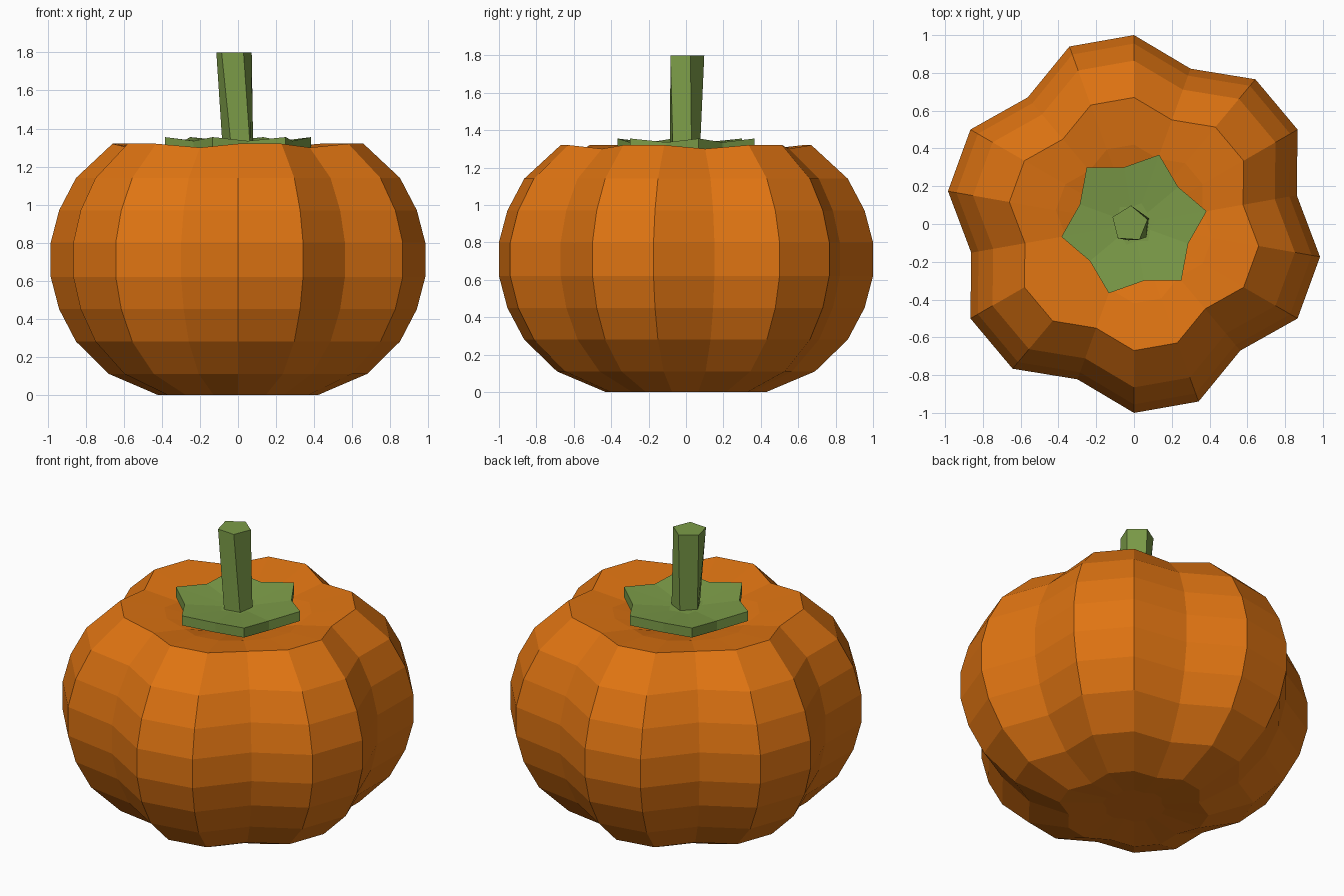
import bpy
from math import sin, cos, radians

if "Cube" in bpy.data.objects:
    bpy.data.objects.remove(bpy.data.objects["Cube"])


def material(name, rgb):
    m = bpy.data.materials.new(name)
    m.diffuse_color = (*rgb, 1)
    m.use_nodes = True
    m.node_tree.nodes["Principled BSDF"].inputs["Base Color"].default_value = m.diffuse_color
    return m


orange = material("pumpkin orange", (0.74, 0.175, 0.006))
green = material("stem green", (0.2, 0.33, 0.065))


def loft(name, rings, mat):
    """Skin a stack of equal-length point rings and close both ends with fans."""
    n = len(rings[0])
    verts = [p for r in rings for p in r]
    faces = []
    for k in range(len(rings) - 1):
        for i in range(n):
            j = (i + 1) % n
            faces.append((k * n + i, k * n + j, (k + 1) * n + j, (k + 1) * n + i))
    for k, flip in ((0, True), (len(rings) - 1, False)):
        c = len(verts)
        ring = rings[k]
        verts.append((sum(p[0] for p in ring) / n, sum(p[1] for p in ring) / n,
                      min(p[2] for p in ring) if not flip else ring[0][2]))
        for i in range(n):
            a, b = k * n + i, k * n + (i + 1) % n
            faces.append((b, a, c) if flip else (a, b, c))
    me = bpy.data.meshes.new(name)
    me.from_pydata(verts, [], faces)
    me.materials.append(mat)
    ob = bpy.data.objects.new(name, me)
    bpy.context.collection.objects.link(ob)
    return ob


def polar(r, deg, z, cx=0, cy=0):
    return (cx + r * cos(radians(deg)), cy + r * sin(radians(deg)), z)


# body: 18 sided lathe, every third column is a groove
profile = [(0.18, 0.02), (0.43, 0.0), (0.69, 0.11), (0.865, 0.28), (0.955, 0.45),
           (1.0, 0.62), (1.0, 0.8), (0.955, 0.97), (0.865, 1.14), (0.67, 1.32),
           (0.42, 1.285), (0.2, 1.23)]
body = []
for r, z in profile:
    ring = []
    for i in range(18):
        groove = i % 3 == 0
        dz = -0.02 if groove and z > 1.2 else 0
        ring.append(polar(r * (0.875 if groove else 1), 10 + 20 * i, z + dz))
    body.append(ring)
loft("pumpkin_body", body, orange)


# leafy cap: thick six pointed star, tips turned up into the grooves
def star(scale, tip_z, dip_z):
    return [polar(scale * (0.305 if i % 2 else 0.39), 10 + 30 * i,
                  dip_z if i % 2 else tip_z) for i in range(12)]


loft("leaf_cap", [star(0.3, 1.25, 1.25), star(1, 1.295, 1.275),
                  star(1, 1.355, 1.335), star(0.3, 1.315, 1.315)], green)

# stem: five sided, leaning and slightly twisted
loft("stem", [[polar(0.085, 100 + 72 * i, 1.27, 0.005, -0.01) for i in range(5)],
              [polar(0.098, 86 + 72 * i, 1.8, -0.023, 0.0) for i in range(5)]], green)
